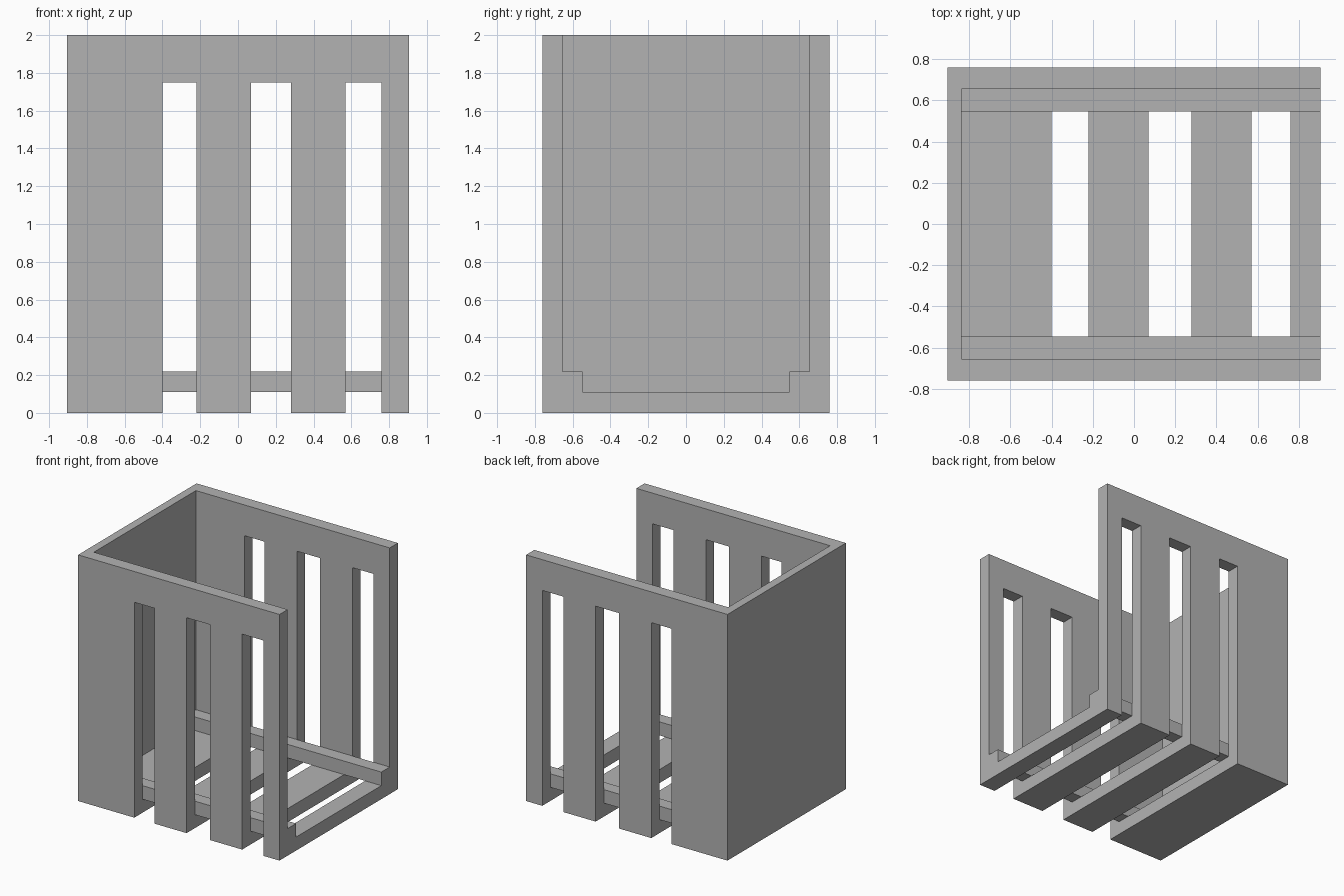
import bpy
import bmesh

if "Cube" in bpy.data.objects:
    bpy.data.objects.remove(bpy.data.objects["Cube"])

# Overall half sizes and wall thicknesses
HX, HY, TOP = 0.905, 0.76, 2.0
INNER_Y = 0.655      # inside of the slotted side walls
INNER_X = -0.837     # inside of the closed end wall
FLOOR = 0.11
RAIL_Y, RAIL_TOP = 0.547, 0.22
SLOT_TOP = 1.75
SLOTS = [(-0.40, -0.22), (0.07, 0.28), (0.57, 0.76)]

grey = bpy.data.materials.new("matte_grey")
grey.use_nodes = True
colour = (0.45, 0.45, 0.45, 1)
grey.diffuse_color = colour
grey.node_tree.nodes["Principled BSDF"].inputs["Base Color"].default_value = colour


def box(name, x, y, z):
    """Box spanning the given (low, high) range on each axis."""
    bm = bmesh.new()
    bmesh.ops.create_cube(bm, size=1)
    for v in bm.verts:
        v.co = [rng[1] if c > 0 else rng[0] for c, rng in zip(v.co, (x, y, z))]
    mesh = bpy.data.meshes.new(name)
    bm.to_mesh(mesh)
    bm.free()
    mesh.materials.append(grey)
    obj = bpy.data.objects.new(name, mesh)
    bpy.context.collection.objects.link(obj)
    return obj


def combine(target, tool, operation):
    """Apply an exact boolean and discard the tool."""
    mod = target.modifiers.new(operation.lower(), "BOOLEAN")
    mod.operation, mod.solver, mod.object = operation, "EXACT", tool
    bpy.context.view_layer.objects.active = target
    bpy.ops.object.modifier_apply(modifier=mod.name)
    bpy.data.objects.remove(tool)


# Outer shell, hollowed and left open at the top and the +x end
holder = box("slotted_holder", (-HX, HX), (-HY, HY), (0, TOP))
cavity = box("cavity_cutter", (INNER_X, HX + 1), (-INNER_Y, INNER_Y), (FLOOR, TOP + 1))
combine(holder, cavity, "DIFFERENCE")

# Slots running up both side walls and across the floor
for low, high in SLOTS:
    slot = box("slot_cutter", (low, high), (-HY - 1, HY + 1), (-1, SLOT_TOP))
    combine(holder, slot, "DIFFERENCE")

# Support rails along the inside bottom corners, bridging the slots
for y in ((-INNER_Y, -RAIL_Y), (RAIL_Y, INNER_Y)):
    rail = box("support_rail", (INNER_X, HX), y, (FLOOR, RAIL_TOP))
    combine(holder, rail, "UNION")
